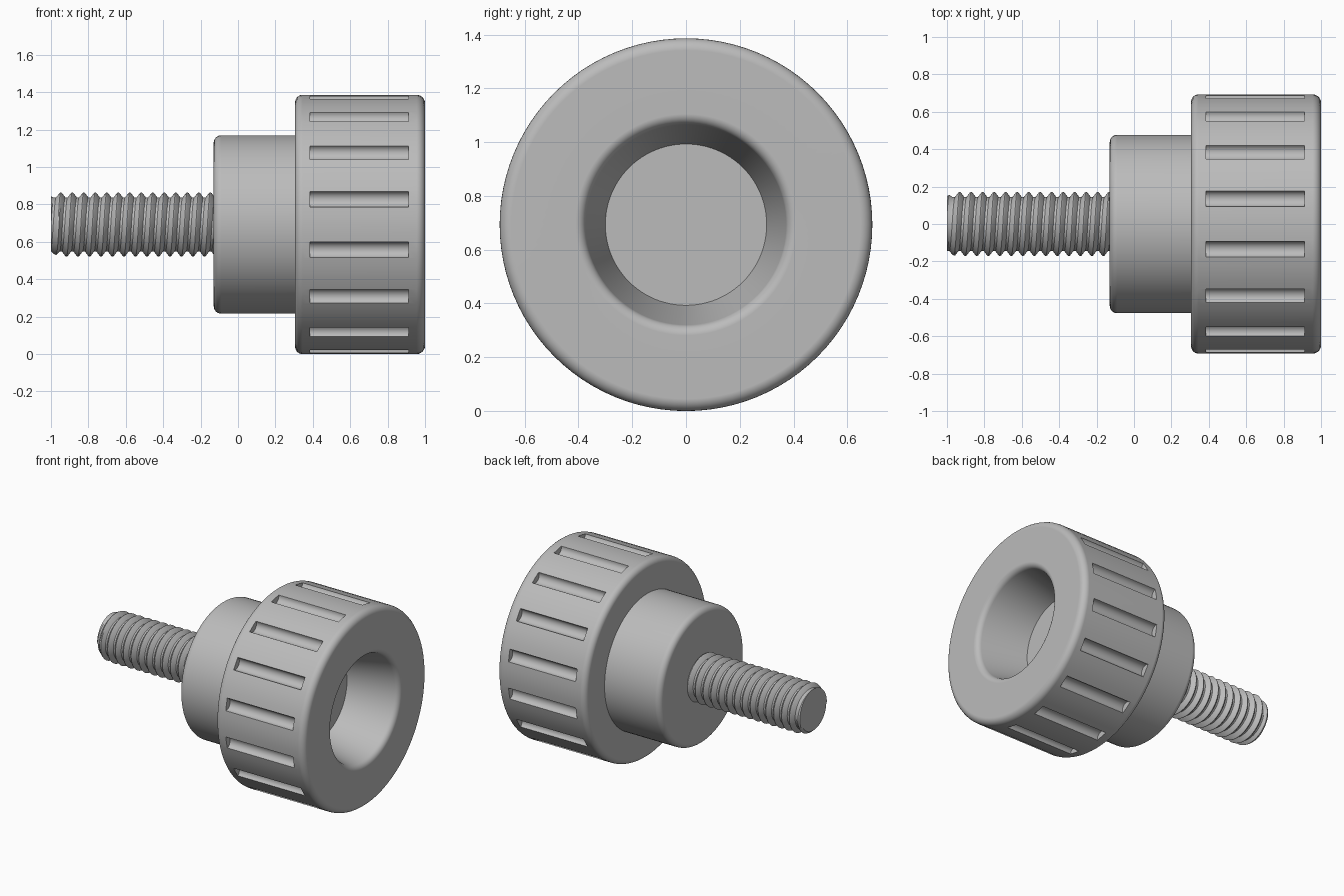
import bpy, bmesh, math

AXIS_Z = 0.693
SEGMENTS = 96
SLOTS = 16

cube = bpy.data.objects.get("Cube")
if cube:
    bpy.data.objects.remove(cube, do_unlink=True)

grey = bpy.data.materials.new("mid grey")
grey.use_nodes = True
colour = (0.5, 0.5, 0.5, 1)
grey.diffuse_color = colour
grey.node_tree.nodes["Principled BSDF"].inputs["Base Color"].default_value = colour


def make_object(name, bm):
    bmesh.ops.remove_doubles(bm, verts=bm.verts, dist=1e-5)
    bmesh.ops.dissolve_degenerate(bm, edges=bm.edges, dist=1e-5)
    bmesh.ops.recalc_face_normals(bm, faces=bm.faces)
    mesh = bpy.data.meshes.new(name)
    bm.to_mesh(mesh)
    bm.free()
    mesh.materials.append(grey)
    obj = bpy.data.objects.new(name, mesh)
    bpy.context.collection.objects.link(obj)
    return obj


def select(obj):
    bpy.ops.object.select_all(action='DESELECT')
    obj.select_set(True)
    bpy.context.view_layer.objects.active = obj


def smooth(obj, degrees):
    select(obj)
    bpy.ops.object.shade_smooth_by_angle(angle=math.radians(degrees))
    mod = obj.modifiers.new("weighted normals", 'WEIGHTED_NORMAL')
    mod.keep_sharp = True


def arc(cx, cr, radius, start, end, steps=6):
    """Rounded corner in the (x, radius) plane, angles in degrees."""
    angles = [math.radians(start + (end - start) * i / steps) for i in range(steps + 1)]
    return [(cx + radius * math.cos(a), cr + radius * math.sin(a)) for a in angles]


def lathe(name, profile):
    """Spin an (x, radius) profile around the long axis."""
    bm = bmesh.new()
    verts = [bm.verts.new((x, 0, AXIS_Z + r)) for x, r in profile]
    edges = [bm.edges.new(pair) for pair in zip(verts, verts[1:])]
    bmesh.ops.spin(bm, geom=verts + edges, cent=(0, 0, AXIS_Z), axis=(1, 0, 0),
                   angle=math.tau, steps=SEGMENTS)
    return make_object(name, bm)


# Grip head with a tapered bore and rounded rims
head_profile = [(0.645, 0), (0.645, 0.3)]
head_profile += arc(0.96, 0.412, 0.04, -80, 0)
head_profile += arc(0.955, 0.648, 0.045, 0, 90)
head_profile += arc(0.345, 0.653, 0.04, 90, 180)
head_profile += [(0.305, 0)]
head = lathe("grip_head", head_profile)

# Round-bottomed grip slots cut around the head
bm = bmesh.new()
for i in range(SLOTS):
    a = math.tau * (i + 0.5) / SLOTS
    rings = []
    for x in (0.385, 0.912):
        ring = []
        for k in range(20):
            t = math.tau * k / 20
            out, side = 0.692 + 0.04 * math.sin(t), 0.043 * math.cos(t)
            ring.append(bm.verts.new((x, out * math.cos(a) - side * math.sin(a),
                                      AXIS_Z + out * math.sin(a) + side * math.cos(a))))
        bm.faces.new(ring)
        rings.append(ring)
    for k in range(20):
        n = (k + 1) % 20
        bm.faces.new((rings[0][k], rings[0][n], rings[1][n], rings[1][k]))
cutter = make_object("slot_cutter", bm)
cutter.hide_render = True
cut = head.modifiers.new("slots", 'BOOLEAN')
cut.operation = 'DIFFERENCE'
cut.solver = 'EXACT'
cut.object = cutter
select(head)
bpy.ops.object.modifier_apply(modifier=cut.name)
bpy.data.objects.remove(cutter, do_unlink=True)
smooth(head, 32)

# Collar between head and stud
collar_profile = [(0.32, 0), (0.32, 0.477)]
collar_profile += arc(-0.09, 0.437, 0.04, 90, 180)
collar_profile += [(-0.13, 0)]
smooth(lathe("collar", collar_profile), 32)

# Threaded stud: a helical profile clipped flat at both ends
START, END, PITCH, TURN = -1.0, -0.12, 0.0615, 48
TOOTH = [(0, 0.144), (0.2, 0.144), (0.5, 0.169), (0.6, 0.172), (0.7, 0.169)]
bm = bmesh.new()
columns = []
for j in range(TURN):
    angle = math.tau * j / TURN
    column = []
    for k in range(-1, int((END - START) / PITCH) + 2):
        for offset, r in TOOTH:
            x = START + PITCH * (k + offset + j / TURN)
            x = min(max(x, START), END)
            r = min(r, 0.15 + 0.5 * (x - START))
            column.append(bm.verts.new((x, -r * math.cos(angle), AXIS_Z + r * math.sin(angle))))
    columns.append(column)
tip = bm.verts.new((START, 0, AXIS_Z))
root = bm.verts.new((END, 0, AXIS_Z))
per_turn = len(TOOTH)
for j in range(TURN):
    a, b = columns[j], columns[(j + 1) % TURN]
    # The last column joins the first one turn further along
    shift = per_turn if j == TURN - 1 else 0
    for i in range(len(a) - 1 - shift):
        bm.faces.new((a[i], a[i + 1], b[i + 1 + shift], b[i + shift]))
    bm.faces.new((tip, a[0], b[shift]))
    bm.faces.new((root, a[-1 - shift], b[-1]))
stud = make_object("threaded_stud", bm)
smooth(stud, 30)
